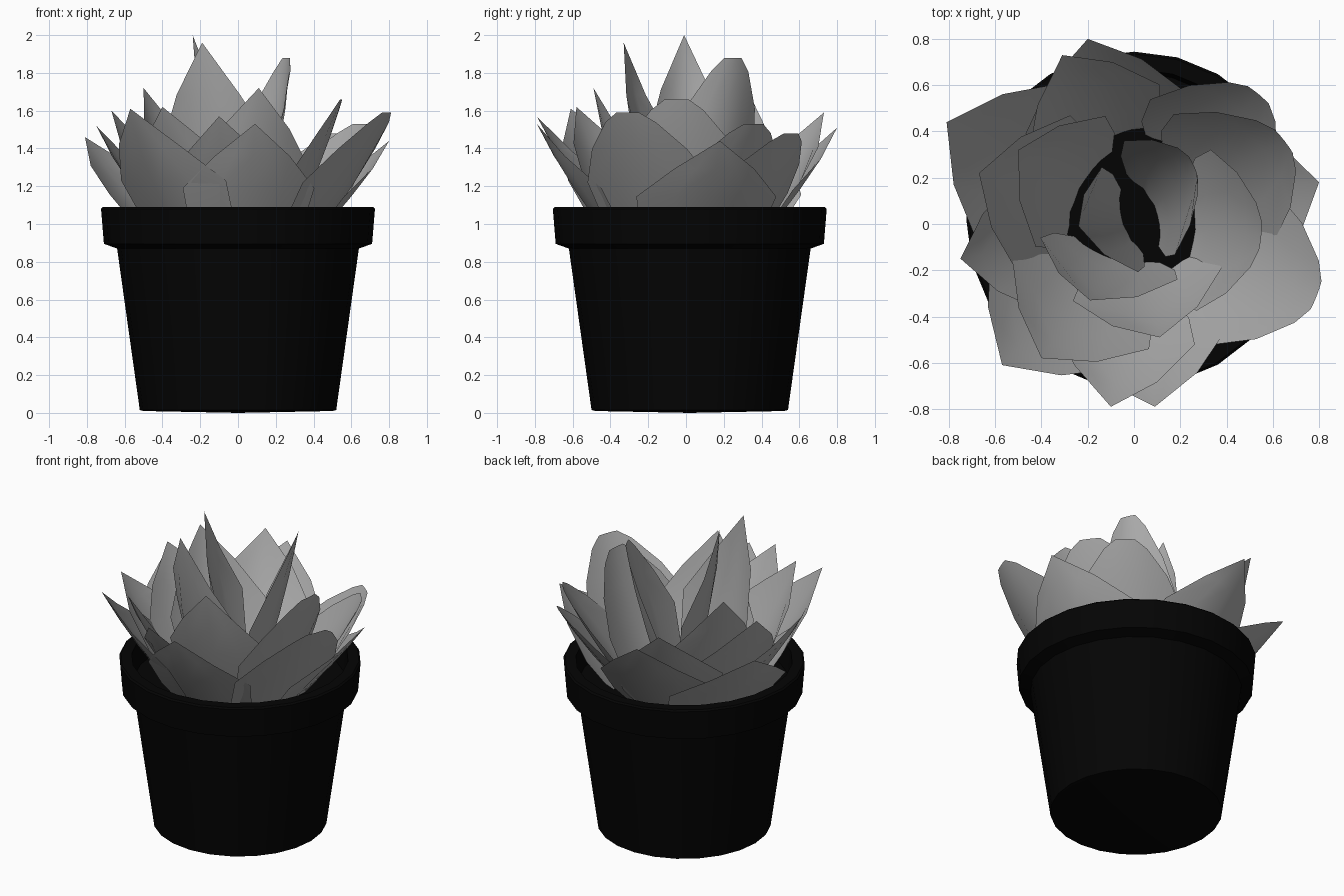
import bpy, bmesh, math
from mathutils import Vector

cube = bpy.data.objects.get("Cube")
if cube:
    bpy.data.objects.remove(cube)


def material(name, value):
    m = bpy.data.materials.new(name)
    m.use_nodes = True
    colour = (value, value, value, 1)
    m.diffuse_color = colour
    bsdf = m.node_tree.nodes["Principled BSDF"]
    bsdf.inputs["Base Color"].default_value = colour
    bsdf.inputs["Roughness"].default_value = 0.8
    return m


pot_black = material("pot black", 0.0012)
leaf_grey = material("leaf grey", 0.4)


def finish(bm, name, mat, angle):
    me = bpy.data.meshes.new(name)
    bm.to_mesh(me)
    bm.free()
    ob = bpy.data.objects.new(name, me)
    bpy.context.collection.objects.link(ob)
    me.materials.append(mat)
    bpy.ops.object.select_all(action="DESELECT")
    ob.select_set(True)
    bpy.context.view_layer.objects.active = ob
    bpy.ops.object.shade_smooth_by_angle(angle=math.radians(angle))
    return ob


def lathe(name, profile, mat, sides=24):
    """Spin a radius/height profile around the pot axis."""
    bm = bmesh.new()
    vs = [bm.verts.new((r, 0, z)) for r, z in profile]
    es = [bm.edges.new(p) for p in zip(vs, vs[1:])]
    bmesh.ops.spin(bm, geom=vs + es, cent=(0, 0, 0), axis=(0, 0, 1),
                   angle=math.tau, steps=sides, use_duplicate=False)
    bmesh.ops.remove_doubles(bm, verts=bm.verts, dist=0.0005)
    bmesh.ops.recalc_face_normals(bm, faces=bm.faces)
    ob = finish(bm, name, mat, 30)
    ob.location.y = 0.02
    return ob


# Pot with a thick overhanging rim, and the soil inside it
lathe("pot", [(0, 0), (0.5, 0.01), (0.52, 0.015), (0.64, 0.87), (0.71, 0.895),
              (0.725, 1.08), (0.715, 1.09), (0.65, 1.09), (0.63, 0.9)], pot_black)
lathe("soil", [(0, 0.94), (0.635, 0.94)], pot_black)

# Leaf outlines: position along the leaf, share of the half width
POINTED = [(0, 0.5), (0.25, 0.88), (0.5, 1), (0.75, 0.57), (1, 0)]
BLUNT = [(0, 0.5), (0.25, 0.88), (0.5, 1), (0.74, 0.75), (0.93, 0.4), (1, 0.18)]
COLS = 4


def leaf(name, tip, half_width, outline, facing=None, curl=0.11, root=0.4):
    """Cupped blade from the soil to its tip, edges curling toward the axis."""
    tip = Vector(tip)
    az = math.atan2(tip.y, tip.x) if facing is None else math.radians(facing)
    out = Vector((math.cos(az), math.sin(az), 0))
    side = Vector((-out.y, out.x, 0))
    base = Vector((tip.x * root, tip.y * root, 0.85))
    bm = bmesh.new()
    rows = []
    for t, w in outline:
        mid = base.lerp(tip, t) + out * 0.1 * t * (1 - t)
        row = []
        for i in range(COLS + 1):
            s = (2 * i / COLS - 1) * w
            row.append(bm.verts.new(mid + side * s * half_width - out * curl * s * s))
        rows.append(row)
    for a, b in zip(rows, rows[1:]):
        for i in range(COLS):
            bm.faces.new((a[i], a[i + 1], b[i + 1], b[i]))
    bmesh.ops.remove_doubles(bm, verts=bm.verts, dist=0.0005)
    finish(bm, name, leaf_grey, 60)


# Inner ring
leaf("inner_leaf_left", (-0.24, -0.01, 2.0), 0.24, POINTED, 199, 0.1, 0.1)
leaf("inner_leaf_front", (-0.19, -0.33, 1.96), 0.31, POINTED, 253)
leaf("inner_leaf_back", (0.26, 0.25, 1.88), 0.27, BLUNT, 24, 0.13, 0.25)

# Middle ring
leaf("middle_leaf_back_right", (-0.5, 0.32, 1.72), 0.32, POINTED, 152)
leaf("middle_leaf_front", (0.11, -0.49, 1.72), 0.33, POINTED)
leaf("middle_leaf_left", (0.55, -0.05, 1.66), 0.35, BLUNT)
leaf("middle_leaf_front_right", (-0.4, -0.58, 1.62), 0.36, POINTED)
leaf("middle_leaf_right", (-0.67, 0.22, 1.6), 0.36, POINTED)
leaf("middle_leaf_back", (-0.31, 0.73, 1.59), 0.33, POINTED, 120)
leaf("middle_leaf_back_left", (0.65, 0.36, 1.53), 0.35, BLUNT, 38)

# Outer ring
leaf("outer_leaf_front_right", (-0.57, -0.61, 1.61), 0.38, POINTED)
leaf("outer_leaf_front_left", (0.79, -0.31, 1.59), 0.36, BLUNT)
leaf("outer_leaf_front", (-0.1, -0.79, 1.57), 0.32, POINTED, 258, root=0.36)
leaf("outer_leaf_front_centre", (0.09, -0.79, 1.53), 0.35, POINTED, 276, root=0.44)
leaf("outer_leaf_right", (-0.75, -0.15, 1.52), 0.3, POINTED)
leaf("outer_leaf_back", (-0.2, 0.8, 1.51), 0.36, POINTED)
leaf("outer_leaf_back_left", (0.54, 0.56, 1.48), 0.33, BLUNT, 50)
leaf("outer_leaf_back_right", (-0.81, 0.44, 1.46), 0.39, POINTED)
leaf("outer_leaf_left", (0.8, 0.18, 1.44), 0.38, POINTED)
